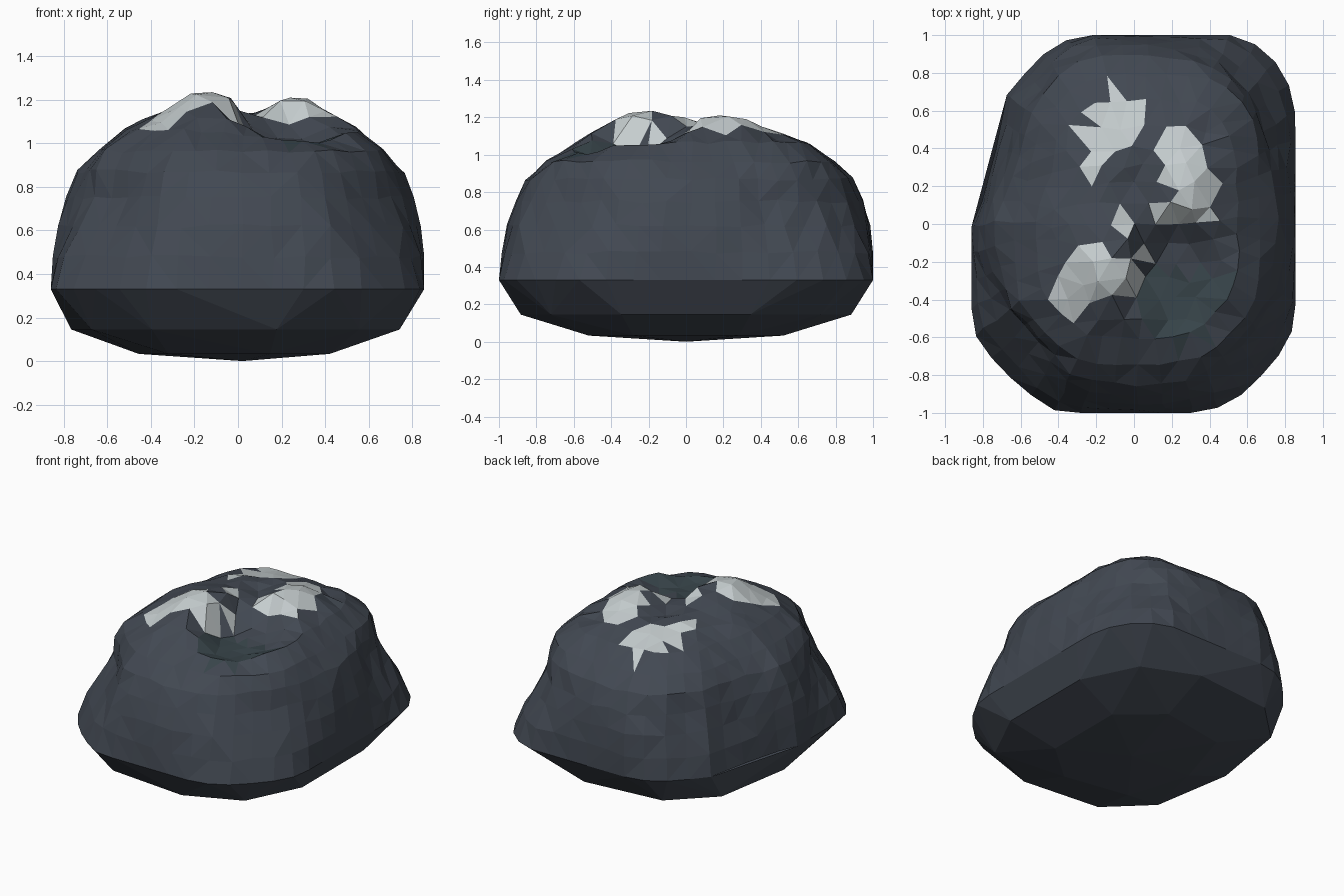
import bpy, bmesh, math, random
from mathutils import Vector, geometry

if "Cube" in bpy.data.objects:
    bpy.data.objects.remove(bpy.data.objects["Cube"])

random.seed(4)
OUTLINE = [(-.86, -.45), (-.83, -.63), (-.6, -.87), (-.4, -1), (.35, -1), (.52, -.95),
           (.73, -.75), (.83, -.6), (.855, -.45), (.855, .58), (.81, .78), (.7, .92),
           (.55, 1), (-.3, 1), (-.45, .93), (-.67, .7), (-.73, .4), (-.81, .1), (-.86, .02)]
# ring profile: height, plan scale along the axes, plan scale on a worn corner
RINGS = [(.33, 1, 1), (.48, .995, .94), (.62, .975, .85), (.75, .935, .785), (.87, .875, .77),
         (.965, .765, .735), (1.06, .63, .61)]
# pale patches on the crown, as plan polygons
PALE = [[(-.42, -.51), (-.43, -.3), (-.28, -.07), (-.15, -.16), (.07, -.14), (0, -.36)],
        [(-.17, 0), (-.08, .08), (.02, 0), (-.06, -.1)],
        [(.2, .5), (.4, .4), (.4, .02), (.1, -.01), (.07, .1), (.2, .15), (.1, .37)],
        [(-.2, .68), (0, .71), (.08, .6), (.03, .45), (-.1, .42), (-.27, .2), (-.27, .45)]]


def material(name, rgb):
    m = bpy.data.materials.new(name)
    m.diffuse_color = (*rgb, 1)
    m.use_nodes = True
    m.node_tree.nodes["Principled BSDF"].inputs["Base Color"].default_value = m.diffuse_color
    return m


MATS = [material("slate", (.054, .065, .084)), material("pale", (.56, .61, .62)),
        material("hollow", (.04, .06, .07))]


def inside(p, poly):
    hit = False
    for (x1, y1), (x2, y2) in zip(poly, poly[1:] + poly[:1]):
        if (y1 > p[1]) != (y2 > p[1]) and p[0] < (x2 - x1) * (p[1] - y1) / (y2 - y1) + x1:
            hit = not hit
    return hit


def resample(points, n):
    pts = [Vector(p) for p in points]
    nxt = pts[1:] + pts[:1]
    lens = [(b - a).length for a, b in zip(pts, nxt)]
    out = []
    for i in range(n):
        d, k = sum(lens) * i / n, 0
        while d > lens[k]:
            d -= lens[k]
            k += 1
        out.append(pts[k].lerp(nxt[k], d / lens[k]))
    return out


def bump(x, y, cx, cy, rx, ry):
    return math.exp(-((x - cx) / rx) ** 2 - ((y - cy) / ry) ** 2)


def hollow(x, y):
    d = math.hypot((x - .24) / .24, (y + .3) / .31)
    t = min(1, max(0, (1.25 - d) / .45))
    return t * t * (3 - 2 * t)


def crown(x, y, z):
    if z < 1:
        return z
    z += .09 * bump(x, y, -.12, -.24, .2, .2) + .07 * bump(x, y, .3, .22, .17, .25)
    z -= .06 * bump(x, y, .03, .15, .12, .2) + .04 * bump(x, y, .25, -.65, .3, .12)
    h = hollow(x, y)
    floor = .995 + .1 * max(0, y + .3)
    return z * (1 - h) + min(z, floor) * h


def finish(name, bm):
    bmesh.ops.recalc_face_normals(bm, faces=bm.faces)
    me = bpy.data.meshes.new(name)
    bm.to_mesh(me)
    bm.free()
    for m in MATS:
        me.materials.append(m)
    ob = bpy.data.objects.new(name, me)
    bpy.context.collection.objects.link(ob)
    return ob


# boulder sides: stacked rings with worn corners
N = 44
base = resample(OUTLINE, N)
bm = bmesh.new()
rows = []
for z, side, worn in RINGS:
    row = []
    for p in base:
        diag = math.sin(2 * math.atan2(p.y, p.x)) ** 2
        strength = {(1, 1): 1, (0, 0): .95, (1, 0): .75, (0, 1): .45}[(int(p.x > 0), int(p.y > 0))]
        s = side + (worn - side) * diag * strength
        j = 0 if z < .4 else .01
        t = min(1, (z - .33) / .6)
        x = p.x * s + .015 * t + random.uniform(-j, j)
        y = p.y * s + .025 * t + random.uniform(-j, j)
        x, y = max(-.86, min(.855, x)), max(-1, min(1, y))
        row.append(bm.verts.new((x, y, crown(x, y, z) + random.uniform(-j, j))))
    rows.append(row)
for a, b in zip(rows, rows[1:]):
    for i in range(N):
        k = (i + 1) % N
        bm.faces.new((a[i], a[k], b[k], b[i]))

# boulder crown: irregular triangulated cap with peaks and a hollow
rim = rows[-1]
pts = [Vector((v.co.x, v.co.y)) for v in rim]
shrunk = [p * .9 for p in pts]
step = .115
for r in range(-7, 8):
    for c in range(-7, 8):
        q = Vector((c * step + (r % 2) * step / 2 + random.uniform(-.025, .025),
                    r * step * .87 + random.uniform(-.025, .025)))
        if inside(q, [tuple(p) for p in shrunk]):
            pts.append(q)
vs, es, fs, ov, oe, of = geometry.delaunay_2d_cdt(pts, [], [list(range(N))], 1, 1e-5)
cap = []
for q, orig in zip(vs, ov):
    if orig and min(orig) < N:
        cap.append(rim[min(orig)])
    else:
        t = min(1, math.hypot(q.x / .55, q.y / .65))
        z = 1.175 - .11 * t ** 2.3
        cap.append(bm.verts.new((q.x, q.y, crown(q.x, q.y, z) + random.uniform(-.012, .012))))
for f in fs:
    bm.faces.new([cap[i] for i in f])
bmesh.ops.triangulate(bm, faces=bm.faces)
for f in bm.faces:
    c = f.calc_center_median()
    if c.z > 1.02 and any(inside(c, poly) for poly in PALE):
        f.material_index = 1
    elif c.z > .95 and c.y < -.25 and hollow(c.x, c.y) > .3:
        f.material_index = 2
finish("boulder", bm)

# underside: coarse faceted hull tapering to the ground
bm = bmesh.new()
for p in base:
    bm.verts.new((p.x, p.y, .33))
for n, s, z in ((11, .89, .145), (7, .53, .033)):
    for i in range(n):
        a = 2 * math.pi * (i + .5) / n
        c, w = math.cos(a), math.sin(a)
        bm.verts.new((.86 * s * math.copysign(abs(c) ** .75, c),
                      s * math.copysign(abs(w) ** .75, w), z))
bm.verts.new((.02, 0, 0))
bmesh.ops.convex_hull(bm, input=bm.verts)
bm.normal_update()
lid = [f for f in bm.faces if all(v.co.z > .32 for v in f.verts)]
bmesh.ops.delete(bm, geom=lid, context='FACES')
loose = [v for v in bm.verts if not v.link_faces]
bmesh.ops.delete(bm, geom=loose, context='VERTS')
finish("underside", bm)
